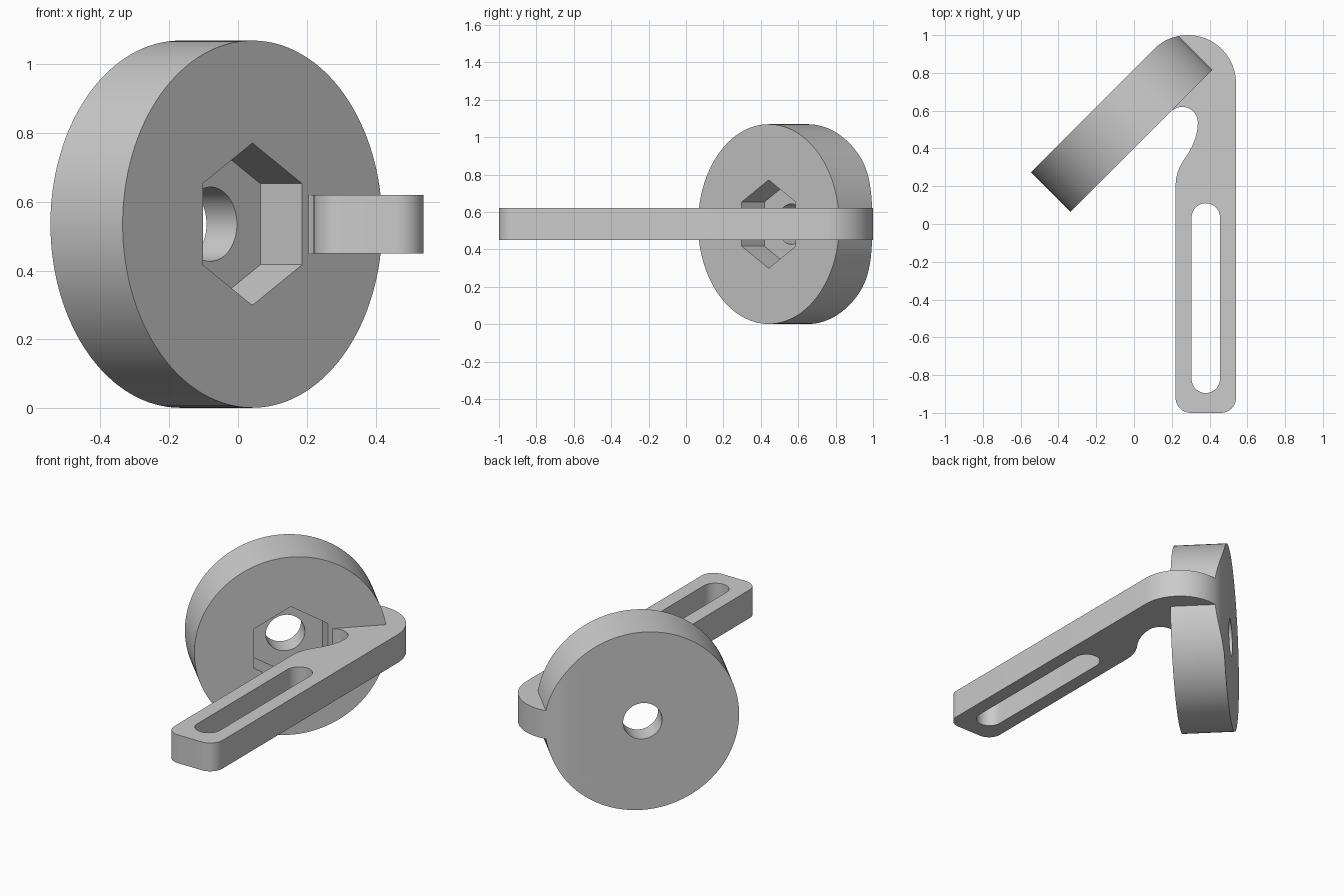
import bpy, bmesh
from math import sin, cos, pi, radians
from mathutils import Matrix, Vector

if "Cube" in bpy.data.objects:
    bpy.data.objects.remove(bpy.data.objects["Cube"])

MID = 0.535                       # height of the disc axis and arm centre
R = 0.534                         # disc radius
S = 0.5 ** 0.5


def arc(cx, cy, r, a0, a1, n):
    return [(cx + r * cos(radians(a0 + (a1 - a0) * i / n)),
             cy + r * sin(radians(a0 + (a1 - a0) * i / n))) for i in range(n + 1)]


def ring(r, n):
    return [(r * cos(2 * pi * i / n), r * sin(2 * pi * i / n)) for i in range(n)]


def prism(name, pts, z0, z1, mat=Matrix()):
    """Extrude a counter-clockwise outline from z0 to z1, placed by a matrix."""
    bm = bmesh.new()
    face = bm.faces.new([bm.verts.new((x, y, z0)) for x, y in pts])
    top = bmesh.ops.extrude_face_region(bm, geom=[face])["geom"]
    bmesh.ops.translate(bm, vec=(0, 0, z1 - z0),
                        verts=[v for v in top if isinstance(v, bmesh.types.BMVert)])
    bmesh.ops.transform(bm, matrix=mat, verts=bm.verts)
    bmesh.ops.recalc_face_normals(bm, faces=bm.faces)
    mesh = bpy.data.meshes.new(name)
    bm.to_mesh(mesh)
    bm.free()
    ob = bpy.data.objects.new(name, mesh)
    bpy.context.collection.objects.link(ob)
    return ob


def combine(ob, other, op):
    """Apply a boolean and remove the helper object."""
    mod = ob.modifiers.new(op, 'BOOLEAN')
    mod.operation, mod.object, mod.solver = op, other, 'EXACT'
    bpy.context.view_layer.objects.active = ob
    bpy.ops.object.modifier_apply(modifier=mod.name)
    bpy.data.objects.remove(other)


# Disc frame: local z points out of the front face, local x points up
frame = Matrix(((0, -S, S, 0.042), (0, -S, -S, 0.442), (1, 0, 0, MID), (0, 0, 0, 1)))

# Disc, with its far edge trimmed by the rounded elbow
disc = prism("disc_and_slotted_arm", ring(R, 128), -0.297, 0, frame)
elbow = arc(0.285, 0.745, 0.255, 0, 132, 44)
trim = elbow + [(-0.9, 0.05), (-0.9, -0.5), (0.54, -0.5)]
combine(disc, prism("elbow_trim", trim, -0.5, 1.6), 'INTERSECT')

# Hexagonal nut pocket and through hole
combine(disc, prism("nut_pocket", ring(0.236, 6), -0.172, 0.1, frame), 'DIFFERENCE')
combine(disc, prism("bolt_hole", ring(0.108, 64), -0.5, 0.1, frame), 'DIFFERENCE')

# Arm outline: rounded foot, right side, elbow, hidden root, relief notch
outline = (arc(0.30, -0.92, 0.08, 180, 270, 10) + arc(0.46, -0.92, 0.08, 270, 360, 10)
           + elbow[:35] + [(0.205, 0.88), (0.215, 0.68), (0.19, 0.605)]
           + arc(0.255, 0.537, 0.083, 125, 0, 14)
           + [(0.335, 0.497), (0.325, 0.455), (0.308, 0.413), (0.287, 0.373), (0.262, 0.338),
              (0.243, 0.305), (0.23, 0.27), (0.222, 0.235), (0.22, 0.20)])
arm = prism("arm", outline, MID - 0.085, MID + 0.085)

# Long adjustment slot
slot = arc(0.38, -0.82, 0.075, 180, 360, 24) + arc(0.38, 0.035, 0.075, 0, 180, 24)
combine(arm, prism("slot", slot, 0, 1), 'DIFFERENCE')

combine(disc, arm, 'UNION')

# Smooth curved walls, sharp edges
bpy.ops.object.select_all(action='DESELECT')
disc.select_set(True)
bpy.context.view_layer.objects.active = disc
bpy.ops.object.shade_smooth_by_angle(angle=radians(25))
